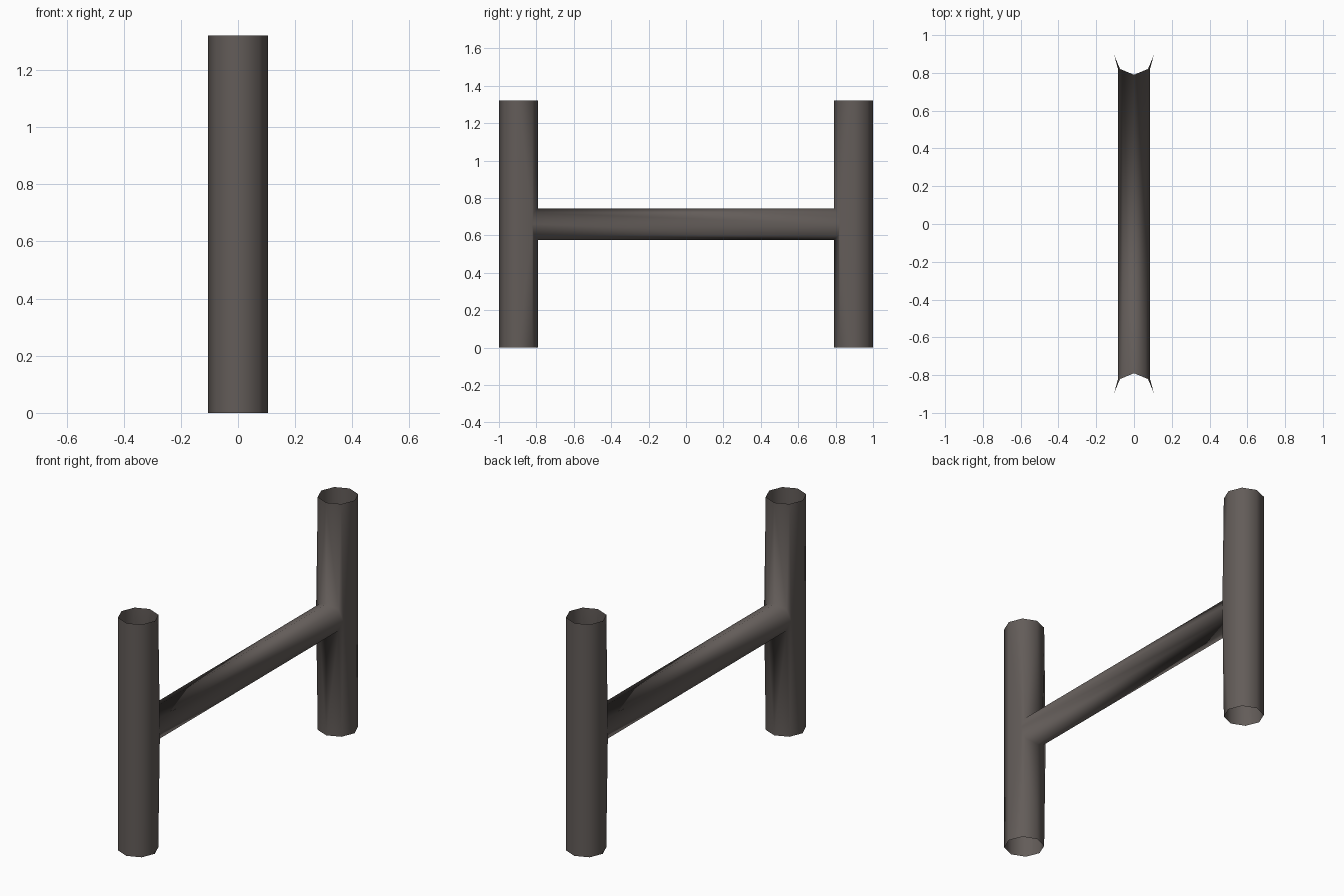
import bpy, bmesh, math

if "Cube" in bpy.data.objects:
    bpy.data.objects.remove(bpy.data.objects["Cube"])

R, POST_Y, H = 0.105, 0.895, 1.32     # post radius, offset, height
BAR_R, BAR_Z = 0.085, 0.66            # crossbar radius, centre height
N = 8

mat = bpy.data.materials.new("dark_grey_brown")
mat.diffuse_color = (0.125, 0.108, 0.100, 1)
mat.use_nodes = True
mat.node_tree.nodes["Principled BSDF"].inputs["Base Color"].default_value = mat.diffuse_color

bm = bmesh.new()


def post_ring(side, z):
    # index 0 faces the crossbar (towards y = 0)
    return [bm.verts.new((R * math.sin(a), side * (POST_Y - R * math.cos(a)), z))
            for a in (math.tau * i / N for i in range(N))]


def bar_ring(side):
    # index 0 is the top; the end follows the post's faceted surface
    ring = []
    for i in range(N):
        a = math.tau * i / N
        x = BAR_R * math.sin(a)
        y = min(POST_Y - R + abs(x) * math.tan(math.pi / 8), 0.821)
        ring.append(bm.verts.new((x, side * y, BAR_Z + BAR_R * math.cos(a))))
    return ring


bars = []
for side in (-1, 1):
    top, bot, bar = post_ring(side, H), post_ring(side, 0), bar_ring(side)
    bars.append(bar)
    # plain outer post panels
    for i in range(2, 6):
        bm.faces.new((top[i], top[i + 1], bot[i + 1], bot[i]))
    # inner panels that merge into the crossbar, on both x sides
    for k in (1, -1):
        for ring, b in ((top, (0, 1, 2)), (bot, (4, 3, 2))):
            p = [bar[(k * j) % N] for j in b]
            r = [ring[0], ring[k], ring[2 * k]]
            bm.faces.new((r[0], r[1], p[1], p[0]))
            bm.faces.new((r[1], p[2], p[1]))
            bm.faces.new((r[1], r[2], p[2]))
        bm.faces.new((top[2 * k], bot[2 * k], bar[(2 * k) % N]))

# crossbar tube
for i in range(N):
    j = (i + 1) % N
    bm.faces.new((bars[0][i], bars[0][j], bars[1][j], bars[1][i]))

bmesh.ops.recalc_face_normals(bm, faces=bm.faces)
# make sure the outside faces out: the outermost post panel must point away
f = max(bm.faces, key=lambda q: q.calc_center_median().y)
if f.normal.y < 0:
    bmesh.ops.reverse_faces(bm, faces=bm.faces)
for f in bm.faces:
    f.smooth = True

me = bpy.data.meshes.new("h_frame_tube")
bm.to_mesh(me)
bm.free()
me.materials.append(mat)
bpy.context.collection.objects.link(bpy.data.objects.new("h_frame_tube", me))
